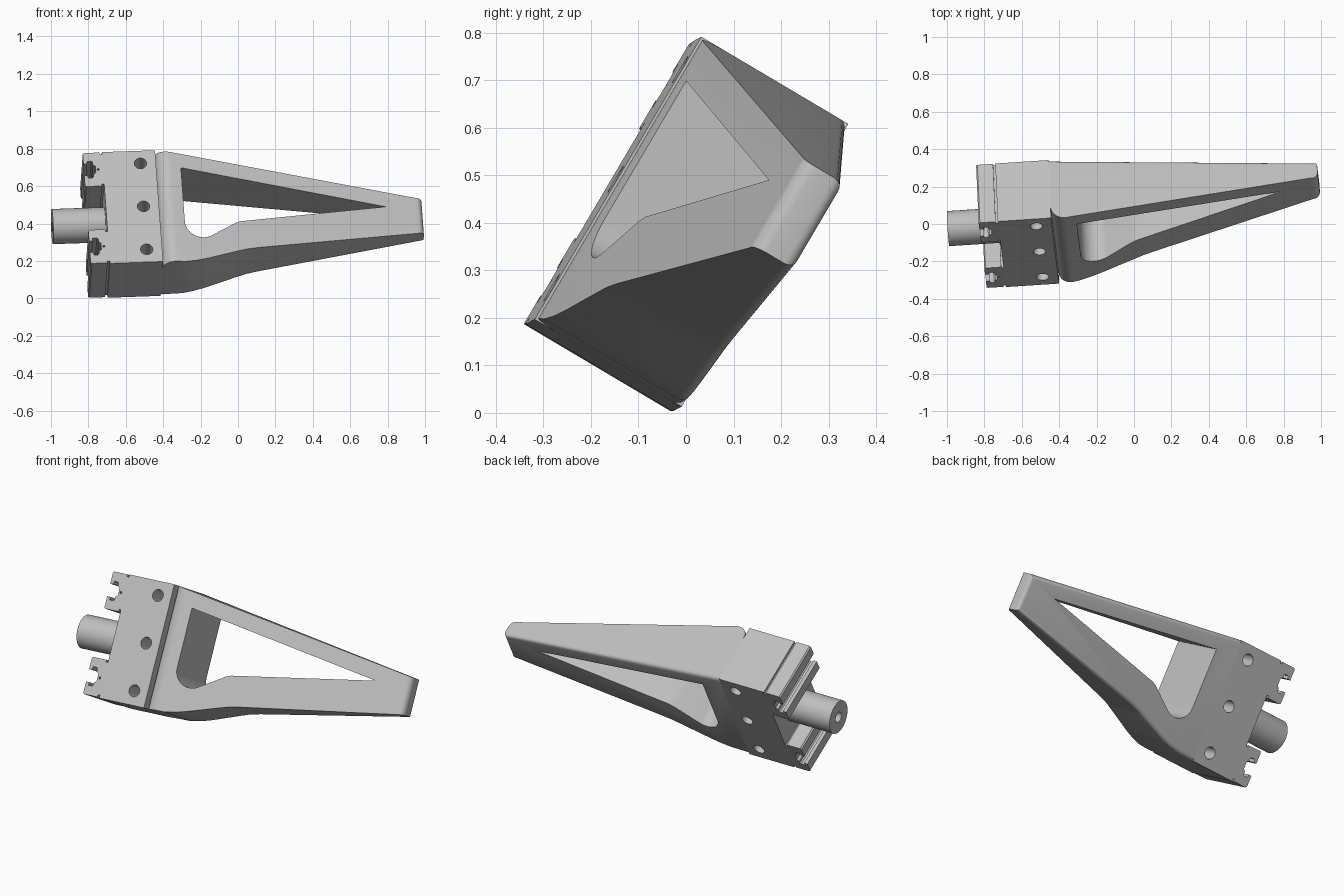
import bpy, bmesh, math
from mathutils import Matrix, Vector

if "Cube" in bpy.data.objects:
    bpy.data.objects.remove(bpy.data.objects["Cube"])

grey = bpy.data.materials.new("machined_grey")
grey.use_nodes = True
grey.diffuse_color = (0.52, 0.52, 0.52, 1)
grey.node_tree.nodes["Principled BSDF"].inputs["Base Color"].default_value = (0.52, 0.52, 0.52, 1)

# Shared dimensions: thickness runs along y, height along z
FRONT, BACK = -0.155, 0.205
BOTTOM, TOP = -0.311, 0.381
MID_Y, MID_Z = 0.025, 0.036
LEFT, JOINT, TIP = -0.712, -0.427, 1.0


def arc(cx, cy, r, start, end, steps=8):
    angles = [math.radians(start + (end - start) * i / steps) for i in range(steps + 1)]
    return [(cx + r * math.cos(a), cy + r * math.sin(a)) for a in angles]


def prism(name, outline, axis, low, high, round_back=0):
    """Extrude a closed outline along one axis, optionally rounding its back rim."""
    place = {"x": lambda p, d: (d, p[0], p[1]),
             "y": lambda p, d: (p[0], d, p[1]),
             "z": lambda p, d: (p[0], p[1], d)}[axis]
    bm = bmesh.new()
    ends = [[bm.verts.new(place(p, d)) for p in outline] for d in (low, high)]
    for ring in ends:
        bm.faces.new(ring)
    n = len(outline)
    for i in range(n):
        j = (i + 1) % n
        bm.faces.new((ends[0][i], ends[0][j], ends[1][j], ends[1][i]))
    bmesh.ops.recalc_face_normals(bm, faces=bm.faces)
    if round_back:
        min_x = min(p[0] for p in outline) + 0.001
        rim = [e for e in bm.edges if all(v.co.y > high - 0.001 for v in e.verts)
               and any(v.co.x > min_x for v in e.verts)]
        bmesh.ops.bevel(bm, geom=rim, offset=round_back, segments=4,
                        profile=0.5, affect="EDGES")
    mesh = bpy.data.meshes.new(name)
    bm.to_mesh(mesh)
    bm.free()
    mesh.materials.append(grey)
    obj = bpy.data.objects.new(name, mesh)
    bpy.context.collection.objects.link(obj)
    return obj


def combine(obj, tool, operation="DIFFERENCE"):
    """Bake a boolean into the part and discard the tool."""
    mod = obj.modifiers.new("cut", "BOOLEAN")
    mod.operation, mod.object, mod.solver = operation, tool, "EXACT"
    graph = bpy.context.evaluated_depsgraph_get()
    mesh = bpy.data.meshes.new_from_object(obj.evaluated_get(graph))
    obj.modifiers.clear()
    obj.data = mesh
    bpy.data.objects.remove(tool)


# Tapered finger: side outline limited by a sloping plan profile
side = [(JOINT, TOP), (JOINT, BOTTOM), (-0.31, -0.308), (-0.25, -0.297), (-0.19, -0.28),
        (-0.02, -0.222), (0.035, -0.204), (0.1, -0.19), (TIP, -0.031), (TIP, 0.178)]
finger = prism("finger", side, "y", -0.3, BACK, round_back=0.022)
plan = [(JOINT - 0.1, 0.3), (JOINT - 0.1, -0.085)]
plan += arc(-0.36, -0.085, 0.067, 180, 281)
plan += [(0.955, 0.104)] + arc(0.965, 0.14, 0.035, -70, 0) + [(TIP, 0.3)]
combine(finger, prism("plan_tool", plan, "z", -0.6, 0.6), "INTERSECT")

# Window through the finger with one large rounded corner
window = [(-0.294, 0.276)] + arc(-0.204, -0.06, 0.09, 180, 303, 12)
window += [(-0.02, -0.047), (0.01, -0.034), (0.802, 0.116)]
combine(finger, prism("window_tool", window, "y", -0.5, 0.5))

# Mounting block with three cross holes
block = prism("mounting_block", [(LEFT, BOTTOM), (JOINT, BOTTOM), (JOINT, TOP), (LEFT, TOP)],
              "y", FRONT, BACK)
for step in (-1, 0, 1):
    hole = arc(-0.51, MID_Z + step * 0.267, 0.033, 0, 360, 32)[:-1]
    combine(block, prism("hole_tool", hole, "y", -0.5, 0.5))

# Shaft with a centre bore
shaft = prism("shaft", arc(MID_Y, MID_Z, 0.094, 0, 360, 48)[:-1], "x", -0.993, LEFT + 0.02)
combine(shaft, prism("bore_tool", arc(MID_Y, MID_Z, 0.03, 0, 360, 24)[:-1], "x", -1.2, -0.85))

# Slotted rails: half profile as (x, height from rail centre), mirrored
half = [(LEFT + 0.005, 0.092), (-0.724, 0.092), (-0.724, 0.104), (-0.808, 0.104),
        (-0.815, 0.097), (-0.815, 0.035), (-0.795, 0.035), (-0.795, 0.052),
        (-0.772, 0.052), (-0.765, 0.045), (-0.765, 0.03), (-0.752, 0.02)]
profile = half + [(x, -h) for x, h in reversed(half)]
for name, sign in (("upper_rail", 1), ("lower_rail", -1)):
    centre = MID_Z + sign * 0.239
    rail = prism(name, [(x, centre + h) for x, h in profile], "y", FRONT, BACK)
    pin = arc(-0.738, centre, 0.006, 0, 360, 12)[:-1]
    combine(rail, prism("pin_tool", pin, "y", -0.5, FRONT + 0.04))

# Tilt the whole assembly into its resting pose and smooth the rounded areas
along = Vector((1, 0.065, 0.035)).normalized()
up = Vector((0, 0.51, 0.86))
up = (up - along * up.dot(along)).normalized()
depth = up.cross(along)
pose = Matrix.Translation((0, 0, 0.4)) @ Matrix((along, depth, up)).transposed().to_4x4()
for obj in list(bpy.context.collection.objects):
    if obj.type == "MESH" and obj.data.materials and obj.data.materials[0] == grey:
        obj.matrix_world = pose
        obj.data.shade_smooth()
        obj.data.set_sharp_from_angle(angle=math.radians(30))
